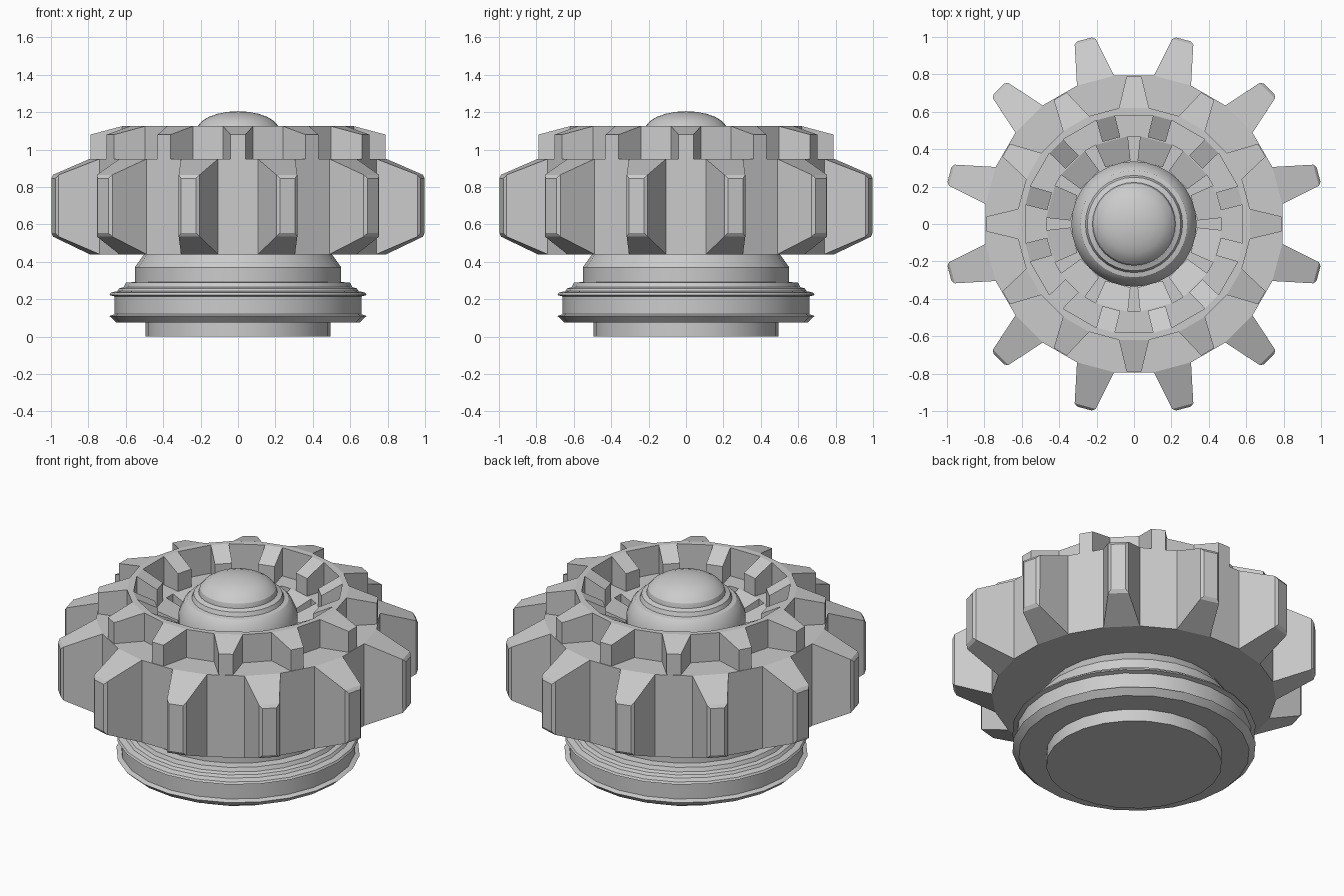
import bpy, bmesh
from math import sin, cos, radians, pi

if "Cube" in bpy.data.objects:
    bpy.data.objects.remove(bpy.data.objects["Cube"])

N = 12  # teeth per ring


def polar(bm, r, deg, z):
    a = radians(deg)
    return bm.verts.new((r * cos(a), r * sin(a), z))


def finish(bm, name):
    bmesh.ops.recalc_face_normals(bm, faces=bm.faces)
    me = bpy.data.meshes.new(name)
    bm.to_mesh(me)
    bm.free()
    ob = bpy.data.objects.new(name, me)
    bpy.context.collection.objects.link(ob)
    return ob


def toothed_wall(bm, offset, base, tip, zb, zt):
    """Vertical toothed wall. base/tip = (radius, half angle); zb/zt = (low, high).
    Returns the low and high loops of base verts and the tip faces."""
    lows, highs, tips = [], [], []
    for i in range(N):
        c = offset + i * 360 / N
        spots = [(base, -1, zb), (tip, -1, zt), (tip, 1, zt), (base, 1, zb)]
        lo = [polar(bm, p[0], c + s * p[1], z[0]) for p, s, z in spots]
        hi = [polar(bm, p[0], c + s * p[1], z[1]) for p, s, z in spots]
        for k in range(3):
            f = bm.faces.new((lo[k], lo[k + 1], hi[k + 1], hi[k]))
            if k == 1:
                tips.append(f)
        bm.faces.new(hi)   # sloped upper face of the tooth
        bm.faces.new(lo)   # lower face of the tooth
        lows += [lo[0], lo[3]]
        highs += [hi[0], hi[3]]
    n = 2 * N
    for i in range(1, n, 2):  # flat walls between teeth
        j = (i + 1) % n
        bm.faces.new((lows[i], lows[j], highs[j], highs[i]))
    return lows, highs, tips


def bridge(bm, a, b):
    """Join two loops with the same vertex count."""
    n = len(a)
    for i in range(n):
        j = (i + 1) % n
        bm.faces.new((a[i], a[j], b[j], b[i]))


def lathe(name, profile, sides):
    """Revolve a (radius, z) profile that starts and ends on the axis."""
    bm = bmesh.new()
    prev = None
    for r, z in profile:
        ring = [bm.verts.new((0, 0, z))] if r == 0 else [
            polar(bm, r, 360 * i / sides, z) for i in range(sides)]
        if prev:
            for i in range(sides):
                j = (i + 1) % sides
                if len(prev) == 1:
                    bm.faces.new((prev[0], ring[i], ring[j]))
                elif len(ring) == 1:
                    bm.faces.new((prev[i], prev[j], ring[0]))
                else:
                    bm.faces.new((prev[i], prev[j], ring[j], ring[i]))
        prev = ring
    ob = finish(bm, name)
    bpy.context.view_layer.objects.active = ob
    ob.select_set(True)
    bpy.ops.object.shade_smooth_by_angle(angle=radians(25))
    ob.select_set(False)
    return ob


# Lower gear: large outer teeth, small inner teeth round the recess
bm = bmesh.new()
low, high, tips = toothed_wall(bm, 15, (0.80, 7.4), (1.023, 3.1),
                               (0.44, 0.95), (0.54, 0.86))
in_low, in_high, _ = toothed_wall(bm, 15, (0.47, 11), (0.34, 11.8),
                                  (0.86, 0.95), (0.86, 0.90))
bridge(bm, high, in_high)
bm.faces.new(low)
bm.faces.new(in_low)
edges = list({e for f in tips for e in f.edges})
bmesh.ops.bevel(bm, geom=edges, offset=0.014, segments=1, affect='EDGES')
finish(bm, "lower_gear")

# Upper crown: outer teeth over the valleys, inner teeth halfway between them
bm = bmesh.new()
low, high, _ = toothed_wall(bm, 0, (0.625, 7.4), (0.79, 2.9),
                            (0.94, 1.125), (0.94, 1.08))
in_low, in_high, _ = toothed_wall(bm, 15, (0.59, 5), (0.47, 6),
                                  (0.94, 1.125), (0.94, 1.06))
# shift the inner loop by one so that matching angles are joined
bridge(bm, high[1:] + high[:1], in_high)
bridge(bm, low[1:] + low[:1], in_low)
finish(bm, "upper_crown")

# Stepped base with two ridges
lathe("base", [(0, 0), (0.495, 0), (0.495, 0.075), (0.65, 0.075), (0.687, 0.11),
               (0.66, 0.12), (0.66, 0.215), (0.687, 0.222), (0.68, 0.235),
               (0.645, 0.243), (0.635, 0.258), (0.61, 0.265), (0.60, 0.288),
               (0.552, 0.292), (0.552, 0.37), (0.495, 0.45), (0, 0.45)], 24)

# Stepped hub collar
lathe("hub_collar", [(0, 0.85), (0.335, 0.85), (0.335, 0.97), (0.305, 1.04),
                     (0.285, 1.06), (0.26, 1.065), (0.25, 1.09), (0.235, 1.095),
                     (0.225, 1.10), (0, 1.10)], 32)

# Domed button
steps = 6
dome = [(0, 1.08), (0.222, 1.08)]
dome += [(0.222 * cos(pi / 2 * i / steps), 1.10 + 0.105 * sin(pi / 2 * i / steps))
         for i in range(steps)]
lathe("dome", dome + [(0, 1.205)], 32)
